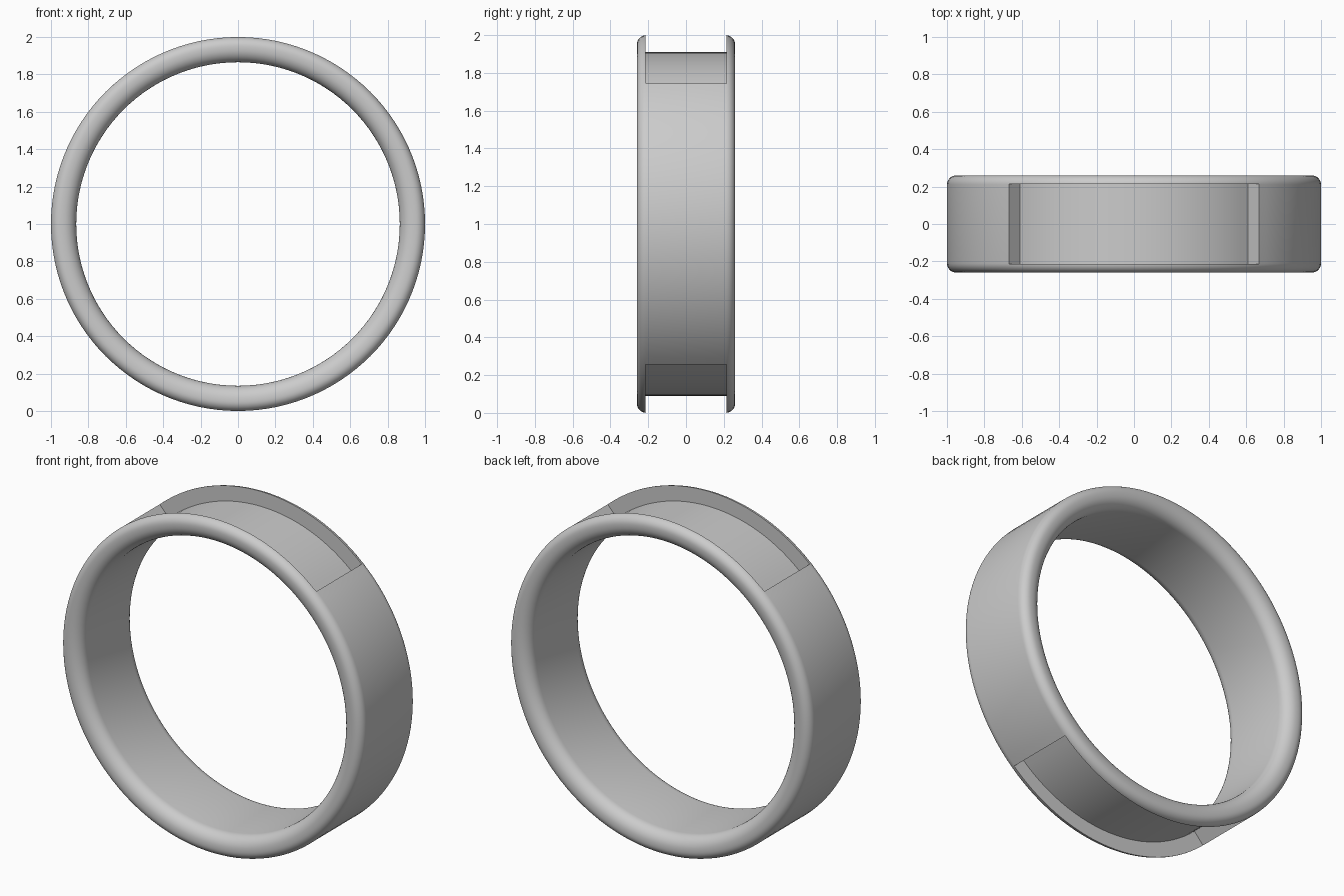
import bpy, bmesh
from math import sin, cos, pi, radians

if "Cube" in bpy.data.objects:
    bpy.data.objects.remove(bpy.data.objects["Cube"], do_unlink=True)

OUTER, INNER, HALF_WIDTH = 1.0, 0.865, 0.26
FLOOR, HALF_SLOT, SLOT_ANGLE = 0.91, 0.215, radians(42)

grey = bpy.data.materials.new("plain grey")
grey.use_nodes = True
grey.diffuse_color = (0.6, 0.6, 0.6, 1)
grey.node_tree.nodes["Principled BSDF"].inputs["Base Color"].default_value = (0.6, 0.6, 0.6, 1)


def sweep(name, profile, start, end, steps):
    """Sweep a closed (radius, y) profile around the ring axis."""
    closed = abs(end - start - 2 * pi) < 1e-6
    bm = bmesh.new()
    rings = []
    for i in range(steps if closed else steps + 1):
        a = start + (end - start) * i / steps
        rings.append([bm.verts.new((r * sin(a), y, 1 + r * cos(a))) for r, y in profile])
    n = len(profile)
    for i in range(steps):
        a, b = rings[i], rings[(i + 1) % len(rings)]
        for j in range(n):
            k = (j + 1) % n
            bm.faces.new((a[j], a[k], b[k], b[j]))
    if not closed:
        bm.faces.new(rings[0])
        bm.faces.new(rings[-1])
    bmesh.ops.recalc_face_normals(bm, faces=bm.faces)
    mesh = bpy.data.meshes.new(name)
    bm.to_mesh(mesh)
    bm.free()
    mesh.materials.append(grey)
    obj = bpy.data.objects.new(name, mesh)
    bpy.context.collection.objects.link(obj)
    return obj


def rounded(r, y, dr, dy, first):
    """Quarter-ellipse corner starting at the given angle."""
    return [(r + dr * cos(first + t * pi / 16), y + dy * sin(first + t * pi / 16)) for t in range(9)]


# Band section: rounded outer edges, softer inner edges
outer_r, inner_r, inner_dy = 0.05, 0.075, 0.07
section = (rounded(OUTER - outer_r, HALF_WIDTH - outer_r, outer_r, outer_r, 0)
           + rounded(INNER + inner_r, HALF_WIDTH - inner_dy, inner_r, inner_dy, pi / 2)
           + rounded(INNER + inner_r, -HALF_WIDTH + inner_dy, inner_r, inner_dy, pi)
           + rounded(OUTER - outer_r, -HALF_WIDTH + outer_r, outer_r, outer_r, 3 * pi / 2))
band = sweep("ring_band", section, 0, 2 * pi, 120)

# Recesses cut into the outside at the top and bottom
slot = [(FLOOR, -HALF_SLOT), (1.1, -HALF_SLOT), (1.1, HALF_SLOT), (FLOOR, HALF_SLOT)]
for name, middle in (("top", 0), ("bottom", pi)):
    cutter = sweep(name + "_recess_cutter", slot, middle - SLOT_ANGLE, middle + SLOT_ANGLE, 28)
    cutter.hide_render = True
    cut = band.modifiers.new(name + "_recess", 'BOOLEAN')
    cut.operation, cut.solver, cut.object = 'DIFFERENCE', 'EXACT', cutter
    bpy.context.view_layer.objects.active = band
    bpy.ops.object.modifier_apply(modifier=cut.name)
    bpy.data.objects.remove(cutter, do_unlink=True)

# Smooth curves, sharp recess edges
bpy.ops.object.select_all(action='DESELECT')
band.select_set(True)
bpy.context.view_layer.objects.active = band
bpy.ops.object.shade_smooth_by_angle(angle=radians(30))
